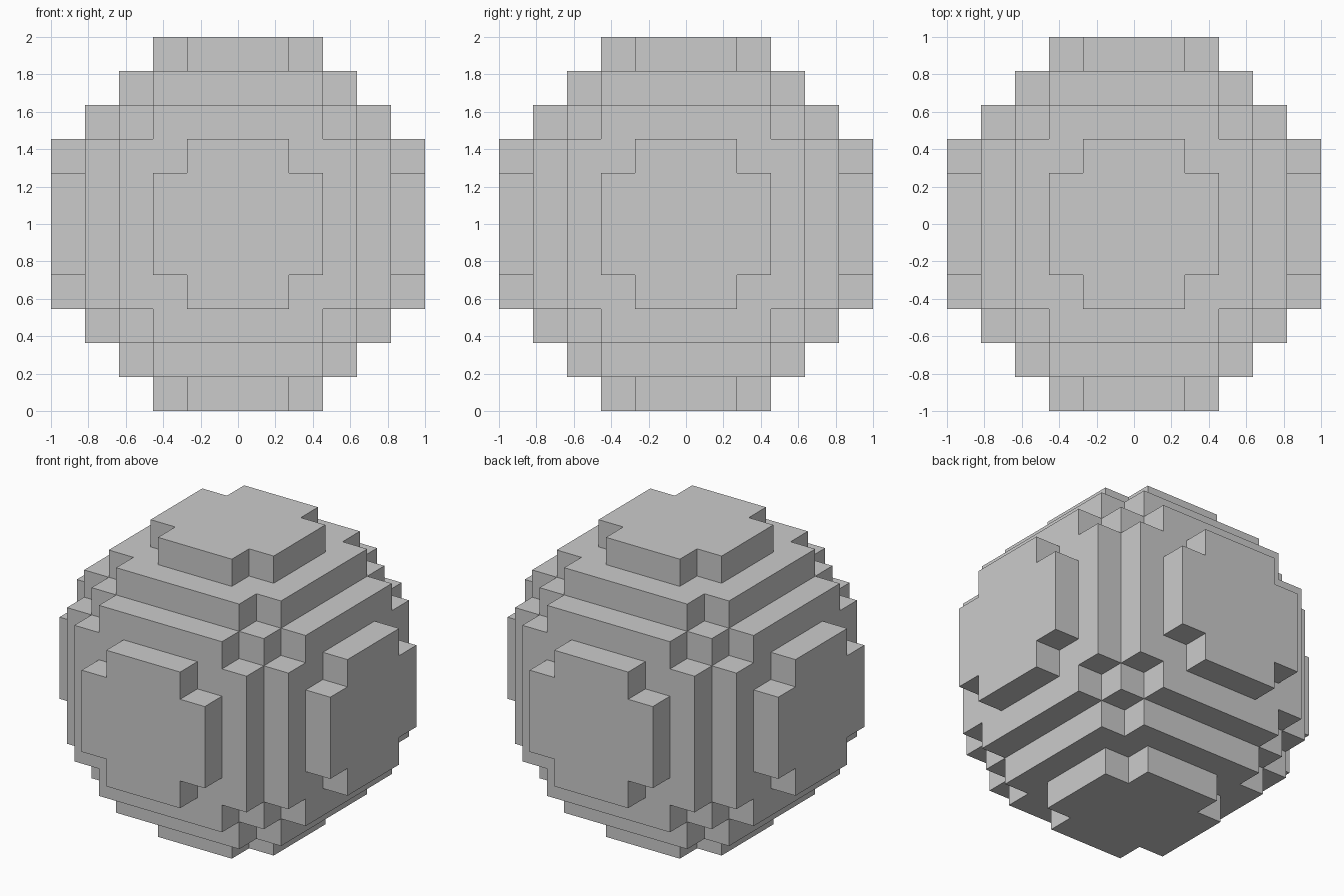
import bpy, bmesh
from mathutils import Vector

if "Cube" in bpy.data.objects:
    bpy.data.objects.remove(bpy.data.objects["Cube"])

N = 5                      # voxels from centre to rim (11 across)
SIZE = 2 / (2 * N + 1)     # edge length of one voxel
LIMIT = (N + 0.5) ** 2     # squared radius in voxel units
CENTRE = Vector((0, 0, 1))


def filled(p):
    return p.length_squared <= LIMIT


def add_face(bm, p, axis, sign):
    """Add the outward-facing square of voxel p on the given side."""
    n, u, v = Vector(), Vector(), Vector()
    n[axis] = sign
    u[(axis + 1) % 3] = 1
    v[(axis + 2) % 3] = sign
    mid = p + n * 0.5
    corners = [(-1, -1), (1, -1), (1, 1), (-1, 1)]
    bm.faces.new([bm.verts.new(CENTRE + SIZE * (mid + (u * a + v * b) * 0.5))
                  for a, b in corners])


# Blocky ball: only the exposed voxel sides are built
bm = bmesh.new()
span = range(-N, N + 1)
for p in (Vector((x, y, z)) for x in span for y in span for z in span):
    if not filled(p):
        continue
    for axis in range(3):
        for sign in (-1, 1):
            q = p.copy()
            q[axis] += sign
            if not filled(q):
                add_face(bm, p, axis, sign)
bmesh.ops.remove_doubles(bm, verts=bm.verts, dist=SIZE * 0.01)

mesh = bpy.data.meshes.new("block_sphere")
bm.to_mesh(mesh)
bm.free()
bpy.context.collection.objects.link(bpy.data.objects.new("block_sphere", mesh))
